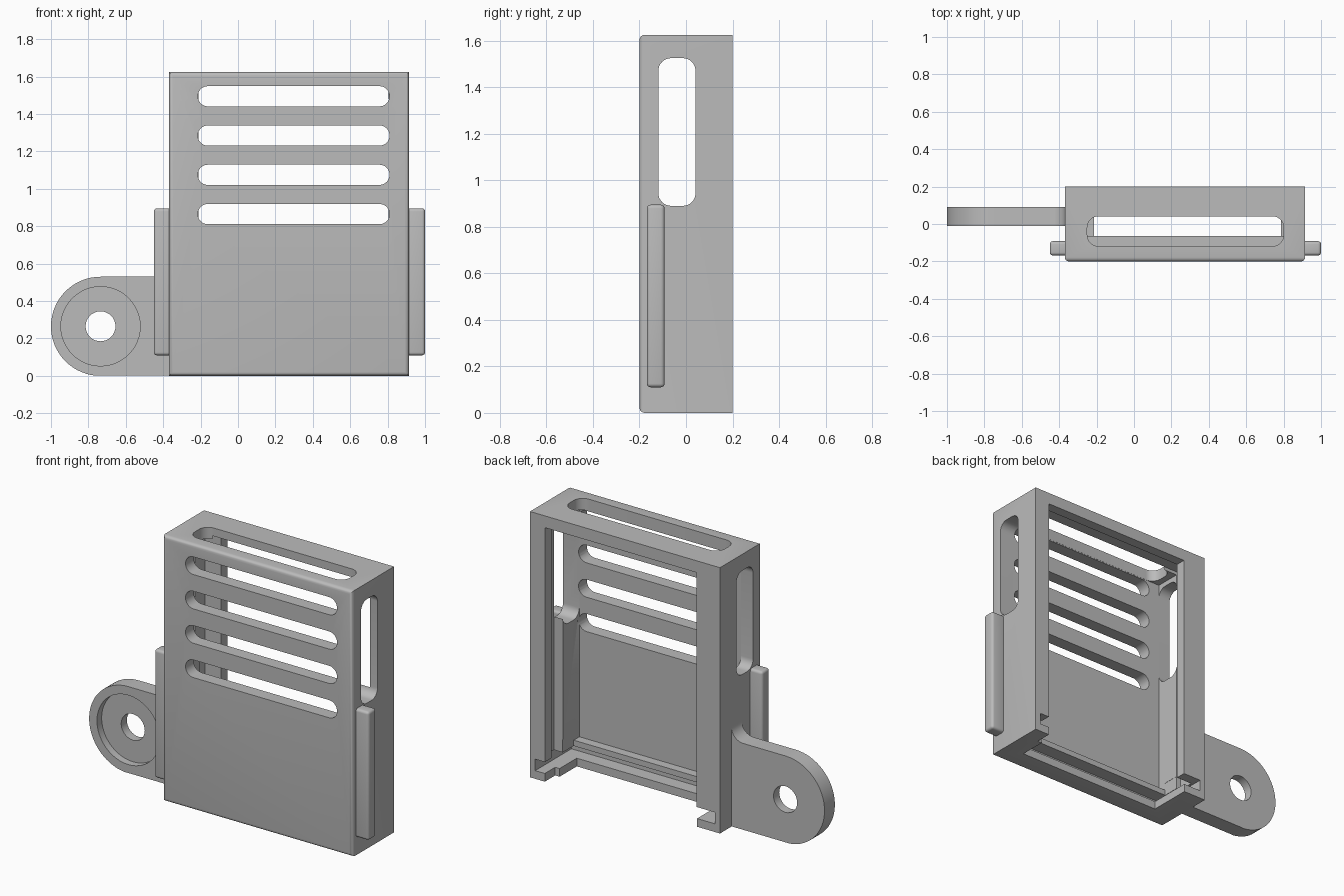
import bpy
import bmesh
from math import sin, cos, pi
from mathutils import Vector

cube = bpy.data.objects.get("Cube")
if cube:
    bpy.data.objects.remove(cube, do_unlink=True)

grey = bpy.data.materials.new("plain grey")
grey.use_nodes = True
grey.diffuse_color = (0.5, 0.5, 0.5, 1)
grey.node_tree.nodes["Principled BSDF"].inputs["Base Color"].default_value = (0.5, 0.5, 0.5, 1)

PLACE = {
    "X": lambda u, v, d: Vector((d, u, v)),
    "Y": lambda u, v, d: Vector((u, d, v)),
    "Z": lambda u, v, d: Vector((u, v, d)),
}


def arc(u, v, r, start, end, steps=8):
    return [(u + r * cos(start + (end - start) * i / steps),
             v + r * sin(start + (end - start) * i / steps)) for i in range(steps + 1)]


def rounded(u0, u1, v0, v1, r):
    """Rectangle outline with rounded corners."""
    corners = [(u1 - r, v1 - r), (u0 + r, v1 - r), (u0 + r, v0 + r), (u1 - r, v0 + r)]
    return [p for i, (u, v) in enumerate(corners) for p in arc(u, v, r, i * pi / 2, (i + 1) * pi / 2)]


def prism(name, axis, outline, d0, d1, bevel=0, bevel_rule=lambda e: True):
    """Extrude an outline along an axis, optionally rounding chosen edges."""
    bm = bmesh.new()
    put = PLACE[axis]
    near = [bm.verts.new(put(u, v, d0)) for u, v in outline]
    far = [bm.verts.new(put(u, v, d1)) for u, v in outline]
    bm.faces.new(near)
    bm.faces.new(far)
    for i in range(len(near)):
        j = (i + 1) % len(near)
        bm.faces.new((near[i], near[j], far[j], far[i]))
    bmesh.ops.recalc_face_normals(bm, faces=bm.faces)
    if bevel:
        bmesh.ops.bevel(bm, geom=[e for e in bm.edges if bevel_rule(e)], offset=bevel,
                        segments=4, profile=0.5, affect="EDGES")
    mesh = bpy.data.meshes.new(name)
    bm.to_mesh(mesh)
    bm.free()
    mesh.materials.append(grey)
    obj = bpy.data.objects.new(name, mesh)
    bpy.context.scene.collection.objects.link(obj)
    return obj


def box(name, x, y, z, **kw):
    outline = [(x[0], z[0]), (x[1], z[0]), (x[1], z[1]), (x[0], z[1])]
    return prism(name, "Y", outline, y[0], y[1], **kw)


def cut(target, cutter):
    """Subtract a cutter, bake the result and discard the cutter."""
    cutter.hide_render = True
    mod = target.modifiers.new("cut", "BOOLEAN")
    mod.operation = "DIFFERENCE"
    mod.solver = "EXACT"
    mod.object = cutter
    bpy.context.view_layer.update()
    result = bpy.data.meshes.new_from_object(
        target.evaluated_get(bpy.context.evaluated_depsgraph_get()))
    target.modifiers.clear()
    target.data = result
    bpy.data.objects.remove(cutter, do_unlink=True)


# Case shell with rounded front edges
LEFT, RIGHT, FRONT, BACK, TOP = 0.915, -0.37, -0.2, 0.2, 1.625
case = box("case", (RIGHT, LEFT), (FRONT, BACK), (0, TOP), bevel=0.022,
           bevel_rule=lambda e: all(v.co.y < FRONT + 0.01 for v in e.verts))

# Inner chamber, ledge opening, board groove and rear window
cut(case, box("chamber", (-0.29, 0.805), (-0.12, 0.06), (0.155, 1.555)))
cut(case, box("ledge_opening", (-0.291, 0.806), (-0.065, 0.07), (0.1, 0.2)))
cut(case, box("board_groove", (-0.32, 0.865), (0.04, 0.137), (0.1, 1.575)))
cut(case, box("rear_window", (-0.212, 0.815), (0.1, 0.3), (-0.1, 1.553)))

# Sliding-lid groove with retaining lip below it
cut(case, box("lid_groove", (-0.335, 0.88), (-0.15, 0.3), (0.05, 0.12)))
cut(case, box("lid_opening", (-0.215, 0.785), (-0.066, 0.3), (-0.1, 0.08)))

# Front, side and top vents
for i in range(4):
    z = 0.865 + 0.21 * i
    cut(case, prism("front_vent", "Y", rounded(-0.215, 0.81, z - 0.054, z + 0.054, 0.0535), -0.3, -0.1))
cut(case, prism("side_vent", "X", rounded(-0.119, 0.041, 0.89, 1.525, 0.055), -0.5, 1.1))
cut(case, prism("top_vent", "Z", rounded(-0.25, 0.8, -0.119, 0.041, 0.06), 1.5, 1.8))

# Guide rails on both sides
rails = [box(name, x, (-0.168, -0.092), (0.11, 0.895), bevel=0.016)
         for name, x in (("left_rail", (LEFT - 0.02, 1.0)), ("right_rail", (-0.45, RIGHT + 0.02)))]

# Mounting lug with blended top corner, washer recess and hole
CX, CZ, R = -0.735, 0.265, 0.265
outline = [(-0.355, 0.002), (-0.355, 2 * R + 0.08)]
outline += arc(-0.45, 2 * R + 0.08, 0.08, 0, -pi / 2)
outline += arc(CX, CZ, R, pi / 2, 3 * pi / 2, 32)[:-1] + [(CX, 0.002)]
lug = prism("mounting_lug", "Y", outline, -0.01, 0.09)
cut(lug, prism("washer_recess", "Y", arc(CX, CZ, 0.212, 0, 2 * pi, 48)[:-1], -0.1, 0.035))
cut(lug, prism("lug_hole", "Y", arc(CX, CZ, 0.08, 0, 2 * pi, 32)[:-1], -0.2, 0.2))

# Smooth curved faces while keeping edges crisp
bpy.ops.object.select_all(action="DESELECT")
for part in [case, lug] + rails:
    part.select_set(True)
bpy.context.view_layer.objects.active = case
bpy.ops.object.shade_smooth_by_angle(angle=0.55)
